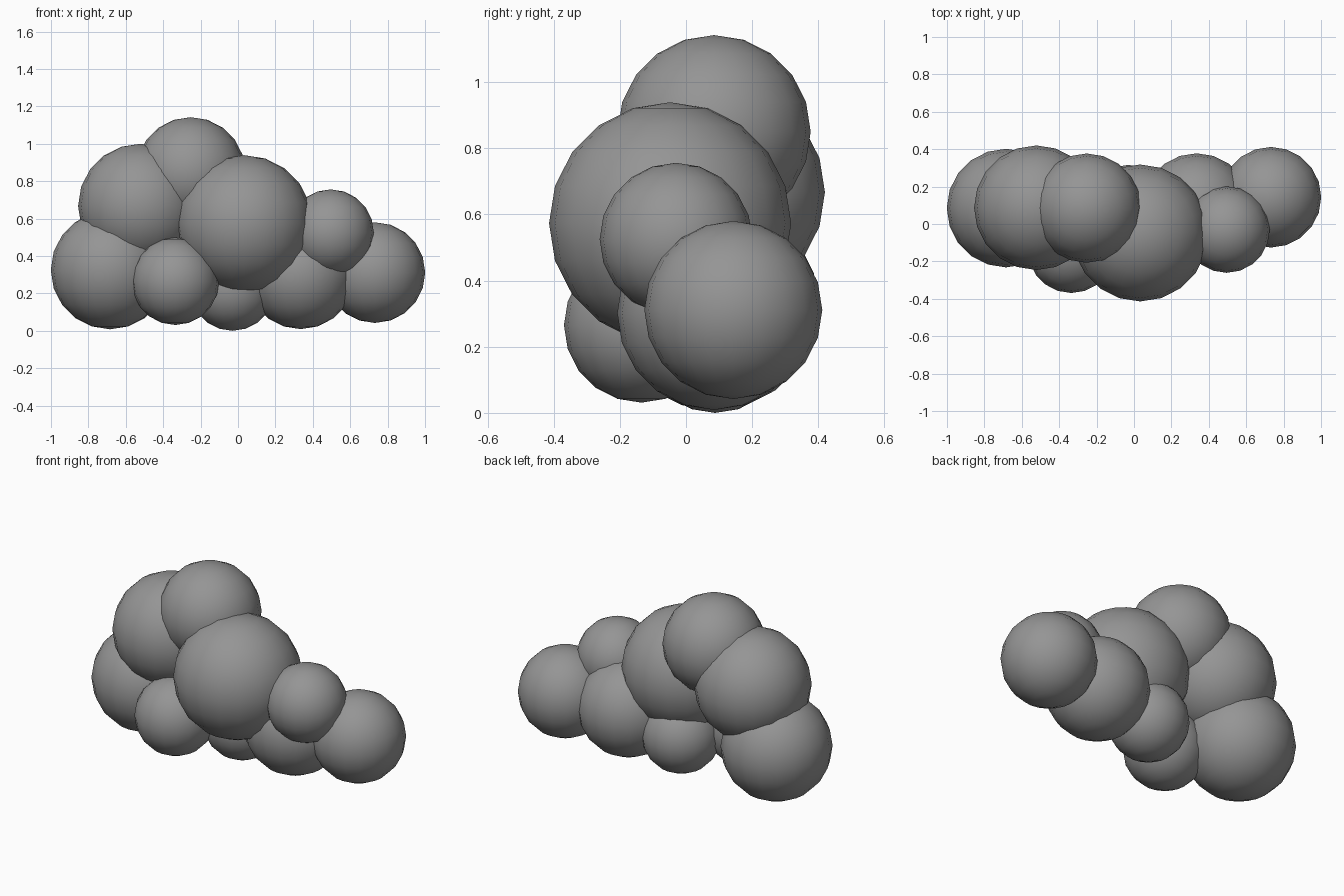
import bpy

if "Cube" in bpy.data.objects:
    bpy.data.objects.remove(bpy.data.objects["Cube"])

# Dark grey for the whole cloud
grey = bpy.data.materials.new("dark_grey")
grey.diffuse_color = (0.3, 0.3, 0.3, 1.0)
grey.use_nodes = True
grey.node_tree.nodes["Principled BSDF"].inputs["Base Color"].default_value = grey.diffuse_color

# Cloud puffs: name, centre, radius
PUFFS = [
    ("puff_lower_left", (-0.684, 0.085, 0.325), 0.317),
    ("puff_upper_left", (-0.522, 0.087, 0.667), 0.333),
    ("puff_top", (-0.253, 0.085, 0.85), 0.292),
    ("puff_big_front", (0.033, -0.048, 0.573), 0.366),
    ("puff_small_right", (0.495, -0.030, 0.525), 0.231),
    ("puff_lower_middle_right", (0.335, 0.085, 0.302), 0.293),
    ("puff_far_right", (0.732, 0.143, 0.311), 0.269),
    ("puff_small_front", (-0.335, -0.135, 0.265), 0.234),
    ("puff_bottom_middle", (-0.03, 0.088, 0.228), 0.228),
]

for name, centre, radius in PUFFS:
    bpy.ops.mesh.primitive_uv_sphere_add(
        segments=20, ring_count=10, radius=radius, location=centre)
    puff = bpy.context.object
    puff.name = name
    puff.data.materials.append(grey)
    bpy.ops.object.shade_smooth()
